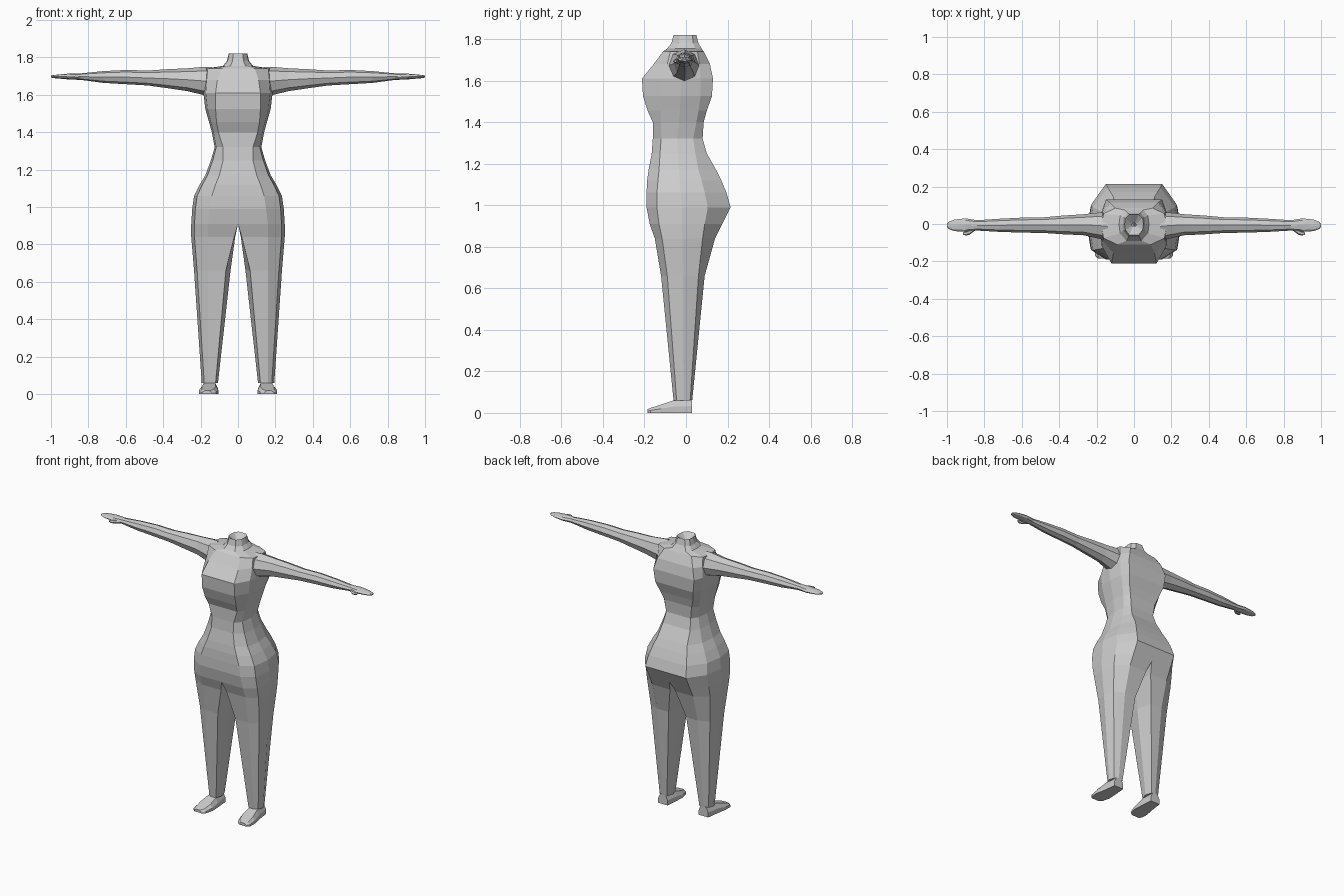
import bpy, bmesh
from math import cos, sin, pi


def loft(name, rings, closed=True, caps=(True, True)):
    """Skin a list of equal-length point rings and mirror the result across x = 0."""
    bm = bmesh.new()
    vs = [[bm.verts.new(p) for p in ring] for ring in rings]
    n = len(rings[0])
    for a, b in zip(vs, vs[1:]):
        for i in range(n if closed else n - 1):
            j = (i + 1) % n
            bm.faces.new((a[i], a[j], b[j], b[i]))
    if caps[0]:
        bm.faces.new(vs[0])
    if caps[1]:
        bm.faces.new(vs[-1])
    bmesh.ops.remove_doubles(bm, verts=bm.verts, dist=0.0005)
    bmesh.ops.recalc_face_normals(bm, faces=bm.faces)
    # an open half shell has no inside, so point its sides away from the middle
    if not closed:
        total = sum(f.normal.x * f.calc_center_median().x for f in bm.faces)
        if total < 0:
            bmesh.ops.reverse_faces(bm, faces=bm.faces)
    me = bpy.data.meshes.new(name)
    bm.to_mesh(me)
    bm.free()
    ob = bpy.data.objects.new(name, me)
    bpy.context.collection.objects.link(ob)
    mod = ob.modifiers.new("mirror", 'MIRROR')
    mod.use_clip = True
    return ob


# Torso: z, front corner x, front y, side x, side y front, side y back, back corner x, back y
torso = [
    (1.78, .005, -.010, .01, -.01, .00, .005, .005),
    (1.82, .025, -.06, .05, -.03, .03, .025, .05),
    (1.78, .03, -.07, .06, -.035, .035, .035, .06),
    (1.755, .04, -.09, .08, -.05, .045, .05, .075),
    (1.74, .09, -.11, .175, -.075, .055, .10, .085),
    (1.68, .11, -.155, .18, -.09, .065, .13, .115),
    (1.61, .12, -.212, .185, -.12, .07, .15, .13),
    (1.525, .12, -.207, .175, -.12, .07, .14, .125),
    (1.455, .115, -.185, .155, -.12, .06, .12, .10),
    (1.40, .105, -.16, .14, -.12, .05, .10, .085),
    (1.32, .08, -.16, .125, -.12, .035, .09, .08),
    (1.25, .08, -.165, .145, -.125, .045, .10, .10),
    (1.17, .10, -.18, .175, -.13, .06, .11, .145),
    (1.12, .12, -.187, .205, -.135, .075, .125, .17),
    (1.06, .14, -.19, .235, -.14, .09, .14, .195),
    (.99, .15, -.19, .245, -.14, .105, .15, .215),
    (.91, .16, -.175, .25, -.13, .09, .15, .175),
]
loft("torso", [[(0, yf, z), (xf, yf, z), (xs * .93, sf, z), (xs, (sf + sb) / 2, z),
                (xs * .93, sb, z), (xb, yb, z), (0, yb, z)]
               for z, xf, yf, xs, sf, sb, xb, yb in torso], closed=False, caps=(False, False))

# Legs: z, inner ridge x, inner corner x, front corner x, outer x, then four y depths
legs = [
    (.91, 0, 0, .16, .25, -.175, -.13, .09, .175),
    (.84, .015, .02, .16, .25, -.15, -.115, .08, .14),
    (.66, .04, .065, .16, .235, -.12, -.09, .06, .09),
    (.06, .107, .12, .16, .194, -.06, -.045, .02, .03),
]
loft("leg", [[(xc, yf, z), (xf, yf, z), (xo * .93, sf, z), (xo, (sf + sb) / 2, z),
              (xo * .93, sb, z), (xf - .01, yb, z), (xc, yb, z), (xi, (yf + yb) / 2, z)]
             for z, xi, xc, xf, xo, yf, sf, sb, yb in legs], caps=(False, True))

# Feet: y, inner x, outer x, height
feet = [(.03, .115, .185, .065), (-.06, .107, .197, .06), (-.12, .105, .209, .04),
        (-.17, .118, .208, .024), (-.185, .14, .193, .018)]
loft("foot", [[(a, y, 0), (b, y, 0), (b, y, h * .5), (b - .015, y, h), (a + .015, y, h), (a, y, h * .5)]
              for y, a, b, h in feet])


def oval(x, y0, y1, z0, z1, n=8):
    return [(x, (y0 + y1) / 2 + (y1 - y0) / 2 * cos(2 * pi * i / n),
             (z0 + z1) / 2 + (z1 - z0) / 2 * sin(2 * pi * i / n)) for i in range(n)]


# Arms with flat hands: x, y range, z range
arms = [(.14, -.09, .065, 1.59, 1.75), (.18, -.08, .062, 1.598, 1.75), (.27, -.06, .052, 1.62, 1.742),
        (.38, -.055, .045, 1.636, 1.737), (.48, -.048, .036, 1.65, 1.73), (.60, -.046, .034, 1.657, 1.733),
        (.72, -.042, .028, 1.664, 1.727), (.84, -.035, .02, 1.68, 1.715), (.90, -.042, .03, 1.682, 1.714),
        (.96, -.038, .024, 1.687, 1.709), (.99, -.027, .012, 1.69, 1.705), (1.0, -.015, .002, 1.693, 1.702)]
loft("arm", [oval(*r) for r in arms])

# Thumbs
loft("thumb", [oval(*r, n=6) for r in [(.85, -.035, -.01, 1.683, 1.705), (.88, -.058, -.03, 1.682, 1.703),
                                       (.90, -.062, -.04, 1.684, 1.702), (.915, -.056, -.045, 1.688, 1.70)]])
